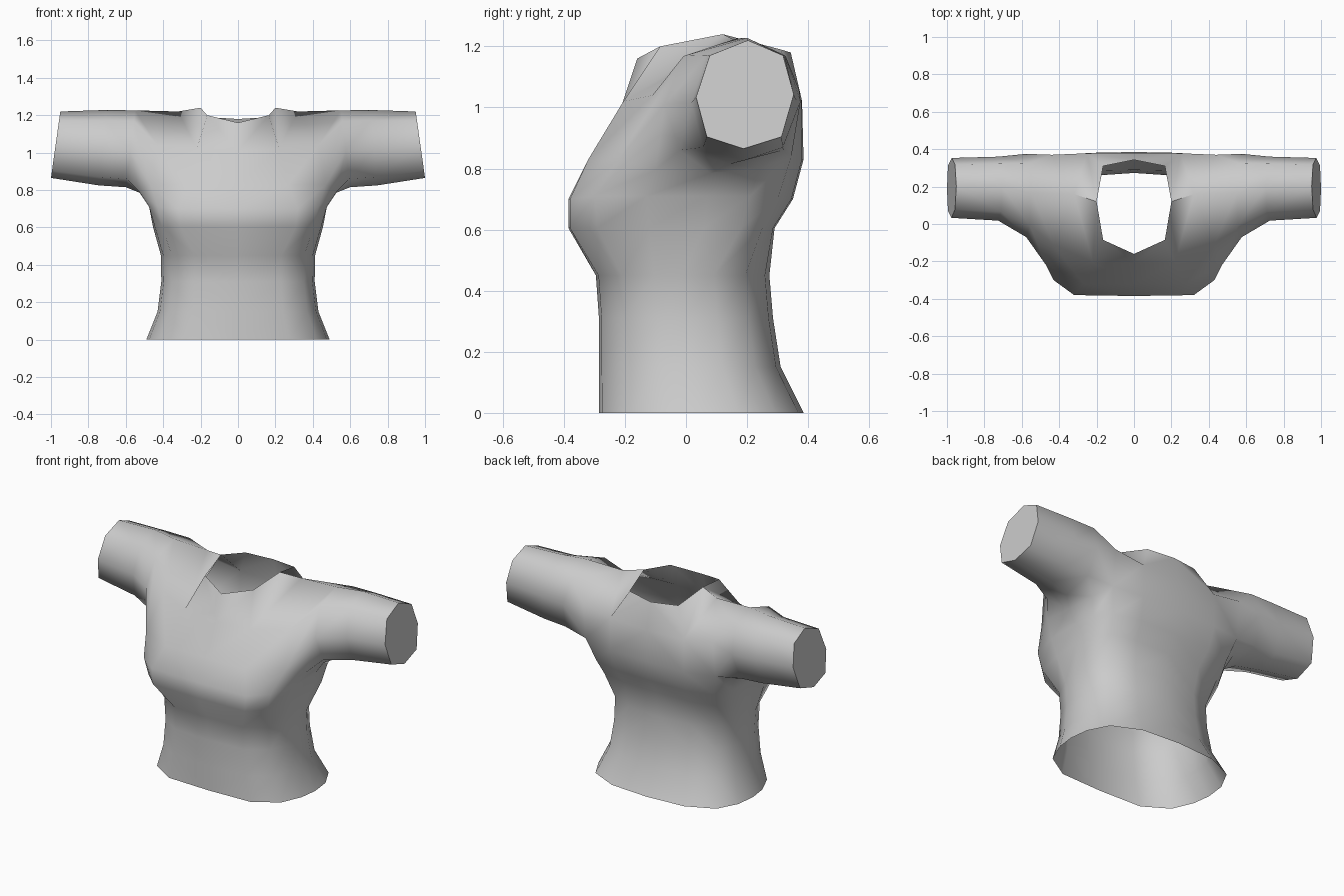
import bpy, bmesh, math

if "Cube" in bpy.data.objects:
    bpy.data.objects.remove(bpy.data.objects["Cube"])

bm = bmesh.new()


def ring(points):
    return [bm.verts.new(p) for p in points]


def bridge(a, b, closed=False):
    n = len(a)
    for i in range(n if closed else n - 1):
        j = (i + 1) % n
        bm.faces.new((a[i], a[j], b[j], b[i]))


# Half torso rings, front centre -> side -> back centre
COLS = [(0, -1), (.56, -.97), (.86, -.70), (.97, -.33), (1, 0),
        (.97, .36), (.84, .72), (.5, .95), (0, 1)]


def torso_ring(z, half_width, front, back):
    mid, depth = (front + back) / 2, (back - front) / 2
    return ring([(x * half_width, mid + y * depth, z) for x, y in COLS])


rings = [torso_ring(*r) for r in [(0, .49, -.285, .385), (.15, .43, -.285, .31),
                                  (.31, .41, -.285, .285), (.45, .412, -.295, .273)]]
# Chest: wide flat front overhang
rings.append(ring([(0, -.385, .605), (.31, -.38, .605), (.405, -.29, .605), (.445, -.12, .605),
                   (.455, .06, .605), (.44, .18, .605), (.38, .25, .605), (.22, .285, .605), (0, .29, .605)]))
rings.append(ring([(0, -.385, .70), (.32, -.38, .70), (.43, -.30, .71), (.475, -.13, .71),
                   (.475, .07, .71), (.46, .21, .71), (.40, .30, .70), (.24, .345, .70), (0, .35, .70)]))
rings.append(ring([(0, -.32, .83), (.27, -.32, .83), (.47, -.22, .83), (.53, -.10, .795),
                   (.525, .08, .785), (.50, .24, .80), (.44, .345, .84), (.25, .38, .83), (0, .385, .83)]))
for lower, upper in zip(rings, rings[1:]):
    bridge(lower, upper)
chest = rings[-1]

# Upper panels, neckline and shoulder
front = ring([(0, -.21, 1.01), (.22, -.205, 1.02), (.43, -.11, 1.04)])
back = ring([(.44, .37, 1.06), (.25, .378, 1.03), (0, .38, 1.02)])
neck = ring([(0, -.16, 1.16), (.165, -.085, 1.20), (.20, .12, 1.24), (.165, .31, 1.19), (0, .343, 1.18)])
shoulder = bm.verts.new((.32, .16, 1.22))
bridge(chest[:3], front)
bridge(chest[6:], back)
bm.faces.new((front[0], front[1], neck[1], neck[0]))
bm.faces.new((front[1], neck[2], neck[1]))
bm.faces.new((front[1], front[2], shoulder, neck[2]))
bm.faces.new((back[1], back[2], neck[4], neck[3]))
bm.faces.new((back[1], neck[3], neck[2]))
bm.faces.new((back[1], neck[2], shoulder, back[0]))

# Sleeve: octagonal rings out from the armhole
OCT = [(-.03, -1), (-.78, -.78), (-1, -.05), (-.72, .72), (.06, 1), (.78, .72), (1, 0), (.75, -.78)]
loop = [chest[4], chest[3], chest[2], front[2], shoulder, back[0], chest[6], chest[5]]
for x, slant, y0, y1, z0, z1 in [(.60, .05, -.07, .375, .815, 1.226),
                                 (.745, .04, .018, .36, .825, 1.228),
                                 (1.0, .05, .033, .353, .865, 1.22)]:
    pts = []
    for u, v in OCT:
        pts.append((x - slant * (v + 1) / 2, (y0 + y1) / 2 + u * (y1 - y0) / 2,
                    (z0 + z1) / 2 + v * (z1 - z0) / 2))
    nxt = ring(pts)
    bridge(loop, nxt, True)
    loop = nxt
bm.faces.new(loop)

bmesh.ops.recalc_face_normals(bm, faces=bm.faces)
mesh = bpy.data.meshes.new("shirt")
bm.to_mesh(mesh)
bm.free()
shirt = bpy.data.objects.new("shirt", mesh)
bpy.context.collection.objects.link(shirt)

# Smooth cloth with crisp sleeve ends, mirrored to the other side
bpy.context.view_layer.objects.active = shirt
shirt.select_set(True)
bpy.ops.object.shade_smooth_by_angle(angle=math.radians(65))
mirror = shirt.modifiers.new("mirror", 'MIRROR')
mirror.use_clip = True
